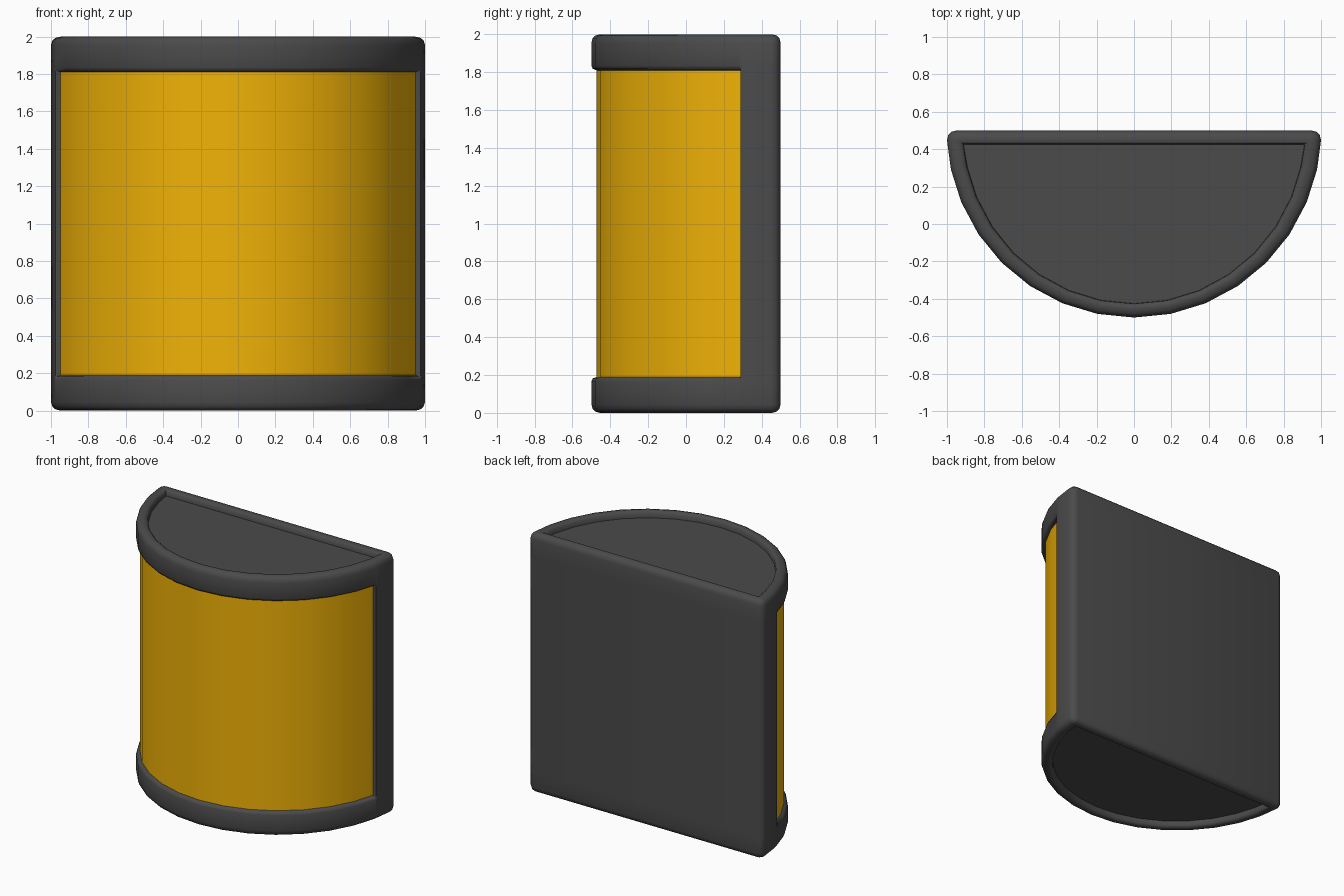
import bpy, bmesh
from math import sin, cos, radians

if "Cube" in bpy.data.objects:
    bpy.data.objects.remove(bpy.data.objects["Cube"])

SEG = 180 / 16
EDGE = 12.5          # angle where the coloured panel starts
ARC = ([(SEG, 0), (EDGE - 0.2, 0), (EDGE, 1)]
       + [(SEG * k, 1) for k in range(2, 15)]
       + [(180 - EDGE, 1), (180 - EDGE + 0.2, 0), (180 - SEG, 0)])


def outline(z, off, recess=0.0):
    """Half-disc outline shrunk by off; panel points sink further by recess."""
    rc = max(0.05 - off, 0)
    cx, cy = 1 - off - rc, 0.5 - off - rc
    right = [(cx + rc * cos(radians(a)), cy + rc * sin(radians(a))) for a in (90, 60, 30, 0)]
    pts = list(right)
    for a, panel in ARC:
        r = 1 - off - recess * panel
        pts.append((r * cos(radians(a)), 0.5 - r * sin(radians(a))))
    pts += [(-x, y) for x, y in reversed(right)]
    sx = 1 - 0.2 * off             # inner rim is slightly narrower at the sides
    return [(x * sx, y, z) for x, y in pts]


def material(name, col):
    m = bpy.data.materials.new(name)
    m.diffuse_color = (*col, 1)
    m.use_nodes = True
    m.node_tree.nodes["Principled BSDF"].inputs["Base Color"].default_value = m.diffuse_color
    return m


def finish(bm, name, mat):
    bmesh.ops.remove_doubles(bm, verts=bm.verts, dist=0.0005)
    me = bpy.data.meshes.new(name)
    bm.to_mesh(me)
    bm.free()
    me.materials.append(mat)
    ob = bpy.data.objects.new(name, me)
    bpy.context.collection.objects.link(ob)
    bpy.ops.object.select_all(action='DESELECT')
    ob.select_set(True)
    bpy.context.view_layer.objects.active = ob
    bpy.ops.object.shade_smooth_by_angle(angle=radians(50))
    return ob


# Upper half section: (z, inset, panel recess), shallow end face to panel top
half = [(1.95, 0.075, 0), (1.985, 0.073, 0), (1.997, 0.06, 0), (2.0, 0.045, 0),
        (1.993, 0.02, 0), (1.98, 0.007, 0), (1.955, 0, 0),
        (1.835, 0, 0), (1.818, 0, 0.007), (1.81, 0, 0.028)]
section = half + [(2 - z, o, r) for z, o, r in reversed(half)]
mid = len(half) - 1
first = 4 + 2                      # index of first panel point
last = first + 14

# Housing: flat back, rounded rims, shallow recessed end faces
bm = bmesh.new()
rings = [[bm.verts.new(p) for p in outline(*s)] for s in section]
n = len(rings[0])
for i in range(len(rings) - 1):
    for j in range(n):
        if i == mid and first <= j < last:
            continue
        k = (j + 1) % n
        bm.faces.new((rings[i][j], rings[i][k], rings[i + 1][k], rings[i + 1][j]))
bm.faces.new(list(reversed(rings[0])))
bm.faces.new(rings[-1])
finish(bm, "lamp_housing", material("dark_grey", (0.07, 0.07, 0.07)))

# Curved coloured front panel
bm = bmesh.new()
top, low = [[bm.verts.new(p) for p in outline(*section[m])[first:last + 1]] for m in (mid, mid + 1)]
for j in range(last - first):
    bm.faces.new((top[j], top[j + 1], low[j + 1], low[j]))
finish(bm, "front_panel", material("amber", (0.88, 0.45, 0.002)))
